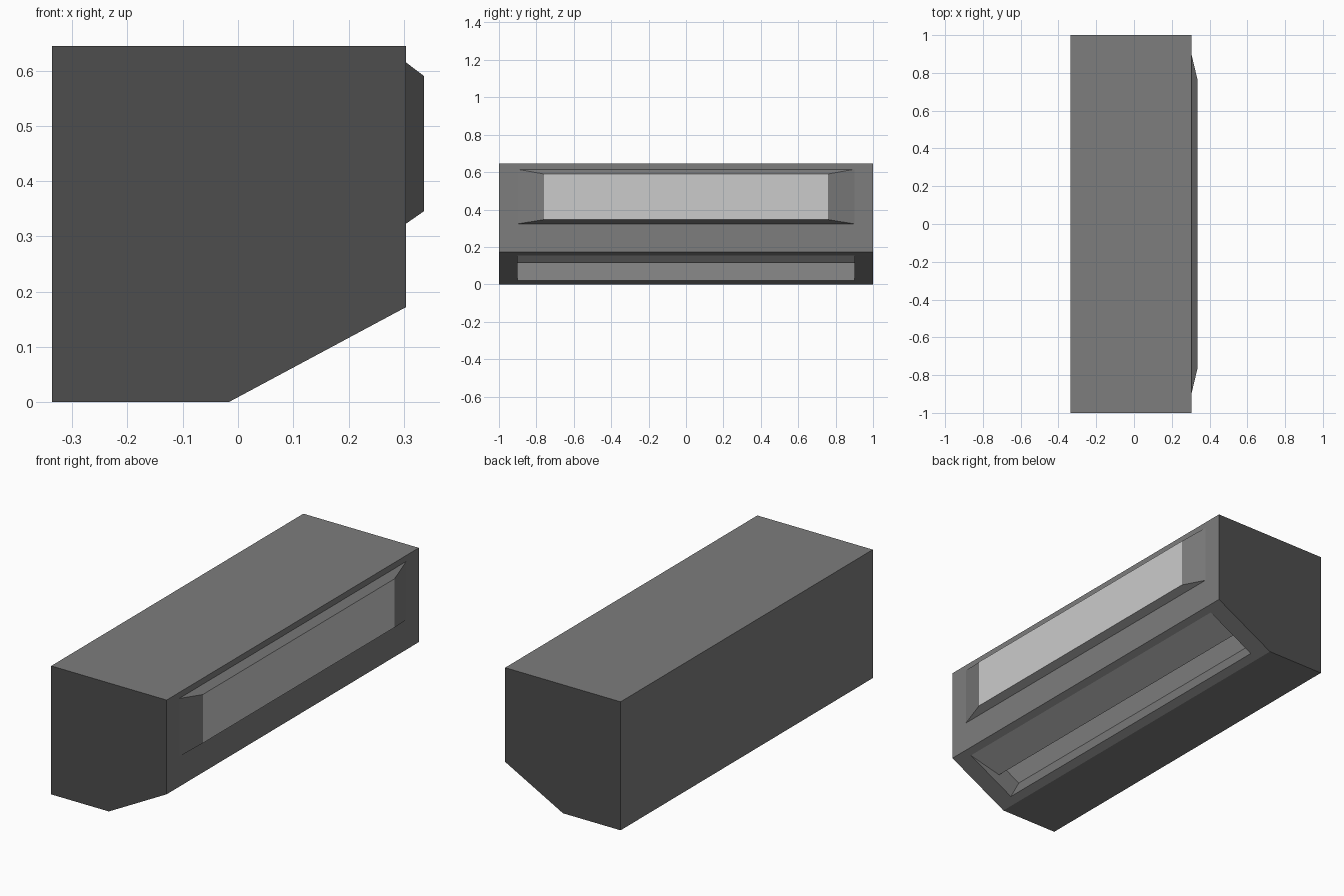
import bpy, bmesh
from mathutils import Vector

if "Cube" in bpy.data.objects:
    bpy.data.objects.remove(bpy.data.objects["Cube"])


def grey(name, value):
    mat = bpy.data.materials.new(name)
    mat.diffuse_color = (value, value, value, 1)
    mat.use_nodes = True
    mat.node_tree.nodes["Principled BSDF"].inputs["Base Color"].default_value = mat.diffuse_color
    return mat


MATERIALS = [grey("dark_grey", 0.205), grey("light_grey", 0.8),
             grey("end_grey", 0.075)]
LIGHT, END = 1, 2


def make_object(name, bm):
    bmesh.ops.recalc_face_normals(bm, faces=bm.faces[:])
    mesh = bpy.data.meshes.new(name)
    bm.to_mesh(mesh)
    bm.free()
    for mat in MATERIALS:
        mesh.materials.append(mat)
    obj = bpy.data.objects.new(name, mesh)
    bpy.context.collection.objects.link(obj)
    return obj


def loft(name, ring_a, ring_b):
    """Solid between two matching rings of points."""
    bm = bmesh.new()
    a = [bm.verts.new(p) for p in ring_a]
    b = [bm.verts.new(p) for p in ring_b]
    bm.faces.new(a)
    bm.faces.new(b)
    for i in range(len(a)):
        j = (i + 1) % len(a)
        bm.faces.new((a[i], a[j], b[j], b[i]))
    return make_object(name, bm)


def extrude_profile(name, profile, half_length):
    """Extrude an XZ profile along y."""
    return loft(name, [(x, -half_length, z) for x, z in profile],
                [(x, half_length, z) for x, z in profile])


def panel_ring(x, half_y, z0, z1):
    return [(x, -half_y, z0), (x, half_y, z0), (x, half_y, z1), (x, -half_y, z1)]


# Long housing with a slanted underside at the front edge
low, high = Vector((-0.017, 0.0)), Vector((0.304, 0.172))
housing = extrude_profile("housing", [(-0.337, 0), low, high,
                                      (0.304, 0.645), (-0.337, 0.645)], 1.0)

# Slot sunk square into the slanted face, with an angled inner baffle
along = (high - low).normalized()
outward = Vector((along.y, -along.x))


def on_slant(distance, depth):
    return low + along * distance - outward * depth


slot_profile = [on_slant(d, h) for d, h in
                [(0.042, -0.05), (0.042, 0.106), (0.151, 0.106),
                 (0.151, 0.047), (0.328, 0.0), (0.328, -0.05)]]
cutter = extrude_profile("slot_cutter", slot_profile, 0.9)
cutter.hide_render = True
cut = housing.modifiers.new("slot", 'BOOLEAN')
cut.operation = 'DIFFERENCE'
cut.solver = 'EXACT'
cut.object = cutter
bpy.context.view_layer.objects.active = housing
bpy.ops.object.modifier_apply(modifier=cut.name)
bpy.data.objects.remove(cutter)

# Darker end caps, light slot floor and baffle
for face in housing.data.polygons:
    offset = Vector((face.center.x, face.center.z)) - low
    distance, depth = offset.dot(along), -offset.dot(outward)
    face.material_index = 0
    if abs(face.center.y) > 0.99:
        face.material_index = END
    elif abs(face.normal.y) < 0.5 and 0.06 < distance < 0.32 and 0.01 < depth < 0.12:
        face.material_index = LIGHT

# Raised panel with bevelled dark sides and a light front
panel = loft("raised_panel", panel_ring(0.304, 0.9, 0.323, 0.615),
             panel_ring(0.337, 0.76, 0.346, 0.59))
for face in panel.data.polygons:
    face.material_index = LIGHT if face.normal.x > 0.99 else 0
